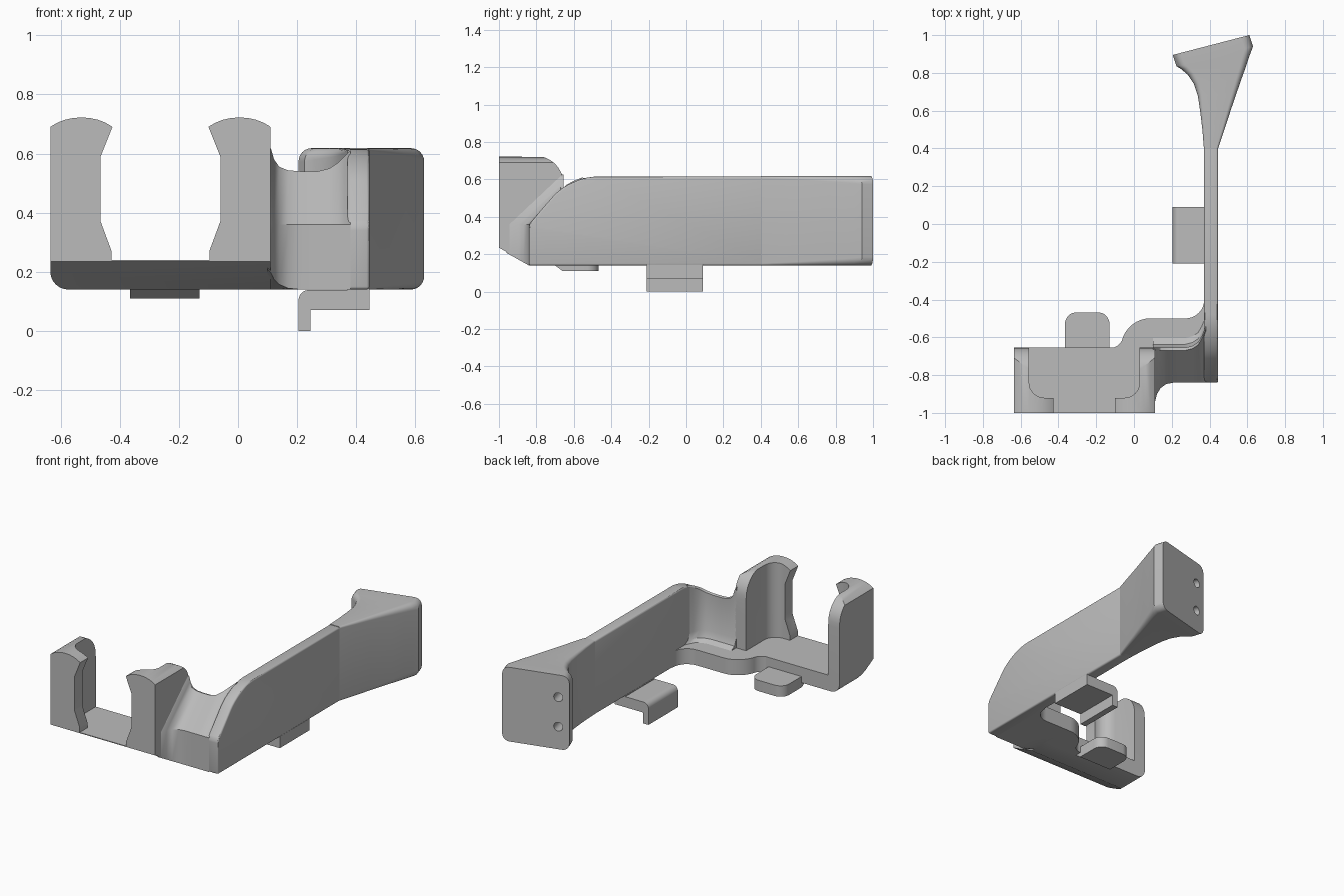
import bpy, bmesh
from math import radians, atan2, pi
from mathutils import Vector, Matrix

if "Cube" in bpy.data.objects:
    bpy.data.objects.remove(bpy.data.objects["Cube"], do_unlink=True)

GREY = (0.5, 0.5, 0.5, 1)
grey = bpy.data.materials.new("light_grey")
grey.use_nodes = True
grey.diffuse_color = GREY
grey.node_tree.nodes["Principled BSDF"].inputs["Base Color"].default_value = GREY


def rounded(corners, steps=8):
    """Outline from (a, b) or (a, b, radius) corners."""
    out = []
    for i, c in enumerate(corners):
        p = Vector(c[:2])
        if len(c) == 2:
            out.append(p)
            continue
        prev = Vector(corners[i - 1][:2])
        nxt = Vector(corners[(i + 1) % len(corners)][:2])
        a = p + (prev - p).normalized() * c[2]
        b = p + (nxt - p).normalized() * c[2]
        for k in range(steps + 1):
            t = k / steps
            # blend weighted to follow a circular arc
            w = 1.41 * t * (1 - t)
            s = (1 - t) ** 2 + w + t * t
            out.append((a * (1 - t) ** 2 + p * w + b * t * t) / s)
    return out


def finish(name, bm):
    bmesh.ops.recalc_face_normals(bm, faces=bm.faces)
    mesh = bpy.data.meshes.new(name)
    bm.to_mesh(mesh)
    bm.free()
    mesh.materials.append(grey)
    ob = bpy.data.objects.new(name, mesh)
    bpy.context.collection.objects.link(ob)
    return ob


def loft(name, rings):
    """Skin matching rings of points and cap both ends."""
    bm = bmesh.new()
    rows = [[bm.verts.new(p) for p in ring] for ring in rings]
    n = len(rows[0])
    for a, b in zip(rows, rows[1:]):
        for i in range(n):
            j = (i + 1) % n
            bm.faces.new((a[i], a[j], b[j], b[i]))
    bm.faces.new(rows[0])
    bm.faces.new(rows[-1])
    return finish(name, bm)


def extrude(name, outline, axis, lo, hi):
    place = {"x": lambda p, h: (h, p[0], p[1]),
             "y": lambda p, h: (p[0], h, p[1]),
             "z": lambda p, h: (p[0], p[1], h)}[axis]
    return loft(name, [[place(p, h) for p in outline] for h in (lo, hi)])


def cone(name, start, direction, length, r1, r2):
    d = Vector(direction).normalized()
    bm = bmesh.new()
    bmesh.ops.create_cone(bm, cap_ends=True, segments=40, radius1=r1, radius2=r2, depth=length)
    rot = d.to_track_quat("Z", "Y").to_matrix().to_4x4()
    bm.transform(Matrix.Translation(Vector(start) + d * length / 2) @ rot)
    return finish(name, bm)


def apply_all(ob):
    bpy.ops.object.select_all(action="DESELECT")
    ob.select_set(True)
    bpy.context.view_layer.objects.active = ob
    for m in list(ob.modifiers):
        bpy.ops.object.modifier_apply(modifier=m.name)


def combine(ob, other, operation="DIFFERENCE"):
    m = ob.modifiers.new("cut", "BOOLEAN")
    m.operation, m.object, m.solver = operation, other, "EXACT"
    apply_all(ob)
    bpy.data.objects.remove(other, do_unlink=True)


# Cradle: U-shaped front outline, trimmed by the side outline, hollowed behind the lips
MID = -0.2625
right_half = [(0.11, 0.14), (0.11, 0.69), (0.005, 0.762, 0.12), (-0.1, 0.69),
              (-0.06, 0.59), (-0.06, 0.37), (-0.097, 0.27), (-0.097, 0.24)]
left_half = [(2 * MID - c[0], *c[1:]) for c in reversed(right_half)]
left_half[-1] = (-0.635, 0.14, 0.06)
cradle = extrude("cradle", rounded(right_half + left_half), "y", -1, -0.655)
side = rounded([(-1, 0.235), (-0.83, 0.14), (-0.655, 0.14), (-0.655, 0.56),
                (-0.665, 0.725, 0.135), (-1, 0.725), (-1.0, 0.5)])
combine(cradle, extrude("side_trim", side, "x", -0.8, 0.3), "INTERSECT")
cavity = rounded([(-0.555, -0.5), (-0.555, -0.92, 0.08), (0.03, -0.92, 0.08), (0.03, -0.5)])
combine(cradle, extrude("cavity", cavity, "z", 0.24, 0.9))

# Connector wall, blended into the cradle and the arm: x, front, back, top
columns = [(0.1, -0.96, -0.655, 0.63), (0.112, -0.94, -0.655, 0.615),
           (0.122, -0.9, -0.655, 0.58), (0.14, -0.87, -0.655, 0.555),
           (0.17, -0.847, -0.655, 0.543), (0.21, -0.84, -0.655, 0.54),
           (0.27, -0.84, -0.655, 0.54), (0.31, -0.84, -0.645, 0.55),
           (0.34, -0.84, -0.625, 0.57), (0.36, -0.84, -0.59, 0.59),
           (0.38, -0.84, -0.54, 0.61)]
rings = []
for x, front, back, top in columns:
    lift = 0.14 + 0.56 * (-0.84 - front)
    section = [(front, lift), (front, 0.36), (back - 0.015, top), (back, top - 0.005),
               (back, 0.3), (back + 0.018, 0.258), (back + 0.06, 0.235), (back + 0.06, 0.14),
               (-0.8, 0.14)]
    rings.append([(x, y, z) for y, z in section])
connector = loft("connector_wall", rings)

# Shelf behind the connector
shelf = extrude("shelf", rounded([(-0.13, -0.657), (-0.075, -0.657, 0.05), (-0.03, -0.5, 0.11),
                                  (0.372, -0.5, 0.1), (0.372, -0.39), (0.4, -0.39),
                                  (0.4, -0.67), (-0.13, -0.67)]), "z", 0.14, 0.24)

# Long arm
arm = extrude("arm", rounded([(-0.84, 0.14), (-0.84, 0.36, 0.02), (-0.62, 0.615, 0.14),
                              (0.44, 0.615), (0.44, 0.14)]), "x", 0.37, 0.445)
bevel = arm.modifiers.new("bevel", "BEVEL")
bevel.width, bevel.segments = 0.01, 3
apply_all(arm)


# Flared end with its angled mounting plate
def ring_between(left, right, radius):
    l, r = Vector(left), Vector(right)
    w = (r - l).length
    outline = rounded([(0, 0.14, radius), (w, 0.14, radius),
                       (w, 0.618, radius), (0, 0.618, radius)], 6)
    u = (r - l) / w
    return [(*(l + u * p[0]), p[1]) for p in outline]


flare_rows = [((0.37, 0.4), (0.445, 0.4), 0.01), ((0.362, 0.5), (0.479, 0.5), 0.015),
              ((0.35, 0.6), (0.513, 0.605), 0.02), ((0.338, 0.68), (0.542, 0.69), 0.025),
              ((0.318, 0.74), (0.568, 0.765), 0.03), ((0.285, 0.79), (0.595, 0.84), 0.035),
              ((0.25, 0.82), (0.615, 0.9), 0.04), ((0.225, 0.835), (0.63, 0.94), 0.045),
              ((0.205, 0.895), (0.61, 1.0), 0.045)]
flare = loft("flared_end", [ring_between(*row) for row in flare_rows])
along = Vector((0.968, 0.251, 0))
inward = Vector((0.251, -0.968, 0))
face = Vector((0.4075, 0.9475, 0.38))
combine(flare, cone("socket", face + along * 0.04 - inward * 0.01, inward, 0.16, 0.13, 0.085))
for dz in (-0.095, 0.095):
    start = face - along * 0.14 + Vector((0, 0, dz)) - inward * 0.02
    combine(flare, cone("screw_hole", start, inward, 0.13, 0.028, 0.028))

# Bracket under the arm with three grooves and holes
bracket = extrude("cable_bracket", rounded([(0.205, 0), (0.245, 0), (0.245, 0.07), (0.445, 0.07),
                                            (0.445, 0.145), (0.37, 0.145), (0.37, 0.138),
                                            (0.205, 0.138, 0.035)]), "y", -0.21, 0.09)
for y in (-0.16, -0.06, 0.04):
    combine(bracket, cone("groove", (0.245, y, 0.06), (1, 0, 0), 0.3, 0.042, 0.042))
    combine(bracket, cone("hole", (0.15, y, 0.06), (1, 0, 0), 0.2, 0.025, 0.025))

# Screw tab behind the cradle
tab_rings = []
for z, front in ((0.11, -0.66), (0.14, -0.7), (0.18, -0.7)):
    outline = rounded([(-0.365, front), (-0.365, -0.468, 0.06),
                       (-0.13, -0.468, 0.06), (-0.13, front)])
    tab_rings.append([(p[0], p[1], z) for p in outline])
tab = loft("screw_tab", tab_rings)
combine(tab, cone("through_hole", (-0.245, -0.527, 0.05), (0, 0, 1), 0.2, 0.022, 0.022))
combine(tab, cone("countersink", (-0.245, -0.527, 0.155), (0, 0, 1), 0.03, 0.04, 0.048))

# Smooth shading with crisp edges
for ob in (cradle, connector, shelf, arm, flare, bracket, tab):
    bpy.ops.object.select_all(action="DESELECT")
    ob.select_set(True)
    bpy.context.view_layer.objects.active = ob
    bpy.ops.object.shade_smooth_by_angle(angle=radians(30))
